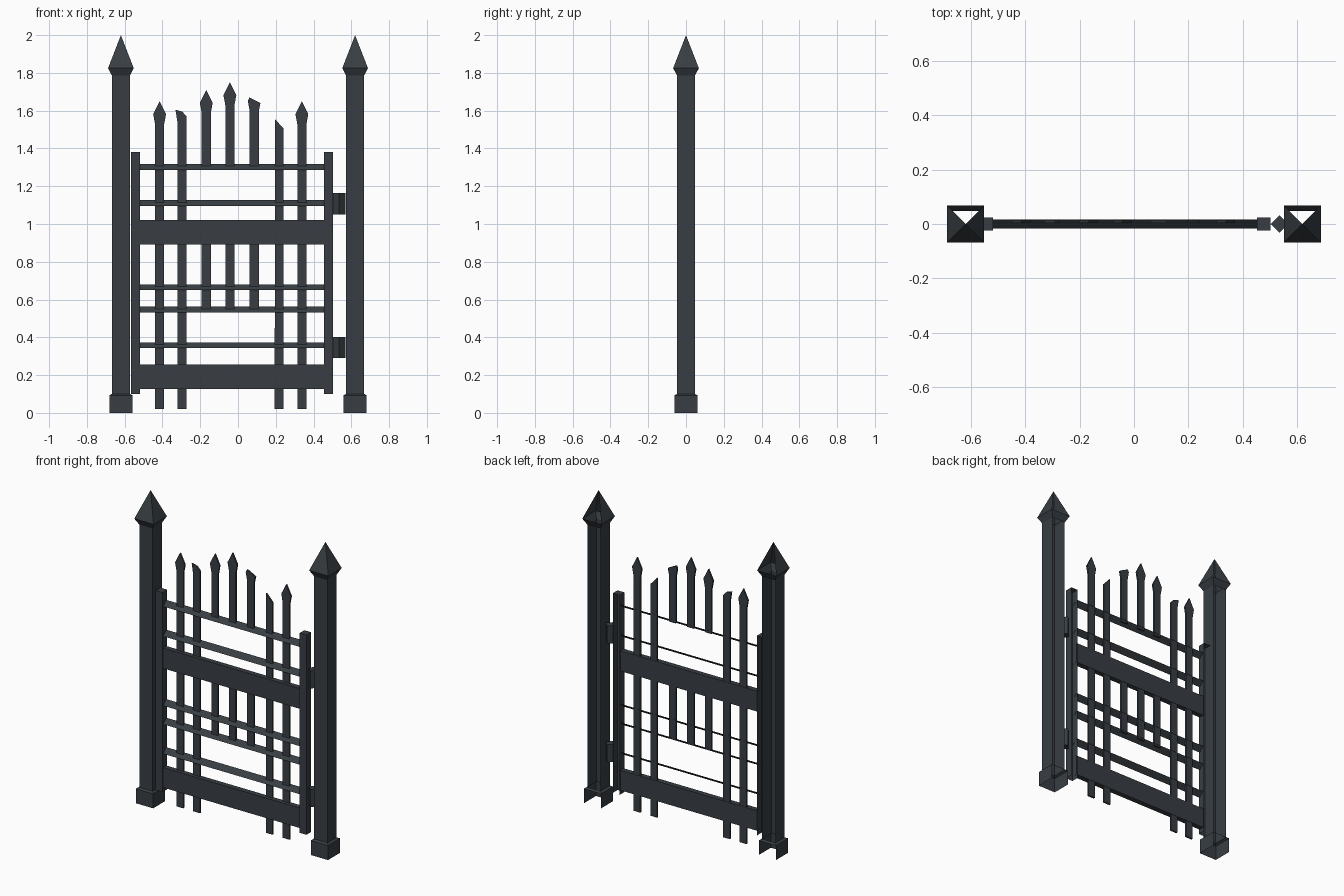
import bpy, bmesh, math

if "Cube" in bpy.data.objects:
    bpy.data.objects.remove(bpy.data.objects["Cube"])

iron = bpy.data.materials.new("dark_slate_iron")
iron.diffuse_color = (0.040, 0.048, 0.056, 1)
iron.use_nodes = True
iron.node_tree.nodes["Principled BSDF"].inputs["Base Color"].default_value = iron.diffuse_color


def finish(name, bm):
    me = bpy.data.meshes.new(name)
    bm.to_mesh(me)
    bm.free()
    me.materials.append(iron)
    ob = bpy.data.objects.new(name, me)
    bpy.context.collection.objects.link(ob)
    return ob


def square_column(name, x, rings, open_sides=(), cap_top=False):
    """Stack of square rings (half width, z); the listed segments have no back face."""
    bm = bmesh.new()
    loops = []
    for h, z in rings:
        if h == 0:
            loops.append([bm.verts.new((x, 0, z))] * 4)
        else:
            loops.append([bm.verts.new((x + sx * h, sy * h, z))
                          for sx, sy in ((-1, -1), (1, -1), (1, 1), (-1, 1))])
    for k, (a, b) in enumerate(zip(loops, loops[1:])):
        for i in range(4):
            if i == 2 and k in open_sides:   # back side
                continue
            j = (i + 1) % 4
            vs = [a[i], a[j], b[j], b[i]]
            bm.faces.new(list(dict.fromkeys(vs)))
    if cap_top:
        bm.faces.new(loops[-1])
    return finish(name, bm)


def plate(name, pts, y0, y1):
    """Extrude an x-z outline from y0 to y1."""
    bm = bmesh.new()
    f = bm.faces.new([bm.verts.new((x, y0, z)) for x, z in pts])
    ext = bmesh.ops.extrude_face_region(bm, geom=[f], use_keep_orig=True)
    for v in ext["geom"]:
        if isinstance(v, bmesh.types.BMVert):
            v.co.y = y1
    bmesh.ops.recalc_face_normals(bm, faces=bm.faces)
    return finish(name, bm)


# Gate posts: foot, shaft and pyramid cap, hollow at the back
for side, x in (("left", -0.62), ("right", 0.62)):
    square_column(side + "_post", x,
                  [(0.061, 0), (0.061, 0.093), (0.047, 0.101), (0.047, 1.785),
                   (0.068, 1.825), (0, 2.0)], open_sides=(0, 2, 4))

# Gate stiles: upright channels, open at the back
for side, x in (("left", -0.543), ("right", 0.478)):
    square_column(side + "_stile", x, [(0.024, 0.10), (0.024, 1.38)],
                  open_sides=(0,), cap_top=True)

# Wide cross plates
XL, XR = -0.52, 0.455
for name, z0, z1 in (("upper_plate", 0.891, 1.021), ("lower_plate", 0.127, 0.255)):
    plate(name, [(XL, z0), (XR, z0), (XR, z1), (XL, z1)], -0.017, 0.017)

# Thin rails: slanted strips facing up and forward
for i, z in enumerate((1.302, 1.111, 0.666, 0.547, 0.358)):
    bm = bmesh.new()
    bm.faces.new([bm.verts.new(c) for c in (
        (XL, -0.016, z - 0.015), (XR, -0.016, z - 0.015),
        (XR, 0.016, z + 0.015), (XL, 0.016, z + 0.015))])
    finish(f"rail_{i + 1}", bm)

# Pickets: whole ones end in a spear tip, broken ones in a slanted stump
W, H = 0.024, 0.034


def spear(x, tip):
    return [(x + W, tip - 0.122), (x + H, tip - 0.068), (x, tip),
            (x - H, tip - 0.068), (x - W, tip - 0.122)]


pickets = [
    (-0.415, 0.02, spear(-0.415, 1.65)),
    (-0.297, 0.02, [(-0.273, 1.57), (-0.295, 1.595), (-0.331, 1.605), (-0.321, 1.54)]),
    (-0.168, 1.30, spear(-0.168, 1.71)),
    (-0.043, 1.30, spear(-0.043, 1.75)),
    (0.086, 1.30, [(0.110, 1.597), (0.119, 1.64), (0.060, 1.67), (0.052, 1.652), (0.062, 1.597)]),
    (0.218, 0.02, [(0.242, 1.505), (0.196, 1.555)]),
    (0.338, 0.02, spear(0.338, 1.65)),
]
for i, (x, z0, top) in enumerate(pickets):
    plate(f"picket_{i + 1}", [(x - W, z0), (x + W, z0)] + top, 0.004, 0.015)

# Short lower parts of the middle pickets
for i, x in enumerate((-0.168, -0.043, 0.086)):
    plate(f"short_picket_{i + 1}",
          [(x - W, 0.55), (x + W, 0.55), (x + W, 0.90), (x - W, 0.90)], 0.004, 0.015)

# Hinges: four-sided barrels between the right stile and post
for name, z in (("upper_hinge", 1.107), ("lower_hinge", 0.346)):
    bm = bmesh.new()
    bmesh.ops.create_cone(bm, cap_ends=True, segments=4, radius1=0.033,
                          radius2=0.033, depth=0.113)
    ang = math.atan2(bm.verts[:][0].co.y, bm.verts[:][0].co.x)
    c, s = math.cos(-ang), math.sin(-ang)
    for v in bm.verts:   # turn a corner towards the stile
        vx, vy = v.co.x, v.co.y
        v.co = (0.536 + c * vx - s * vy, s * vx + c * vy, v.co.z + z)
    finish(name, bm)
